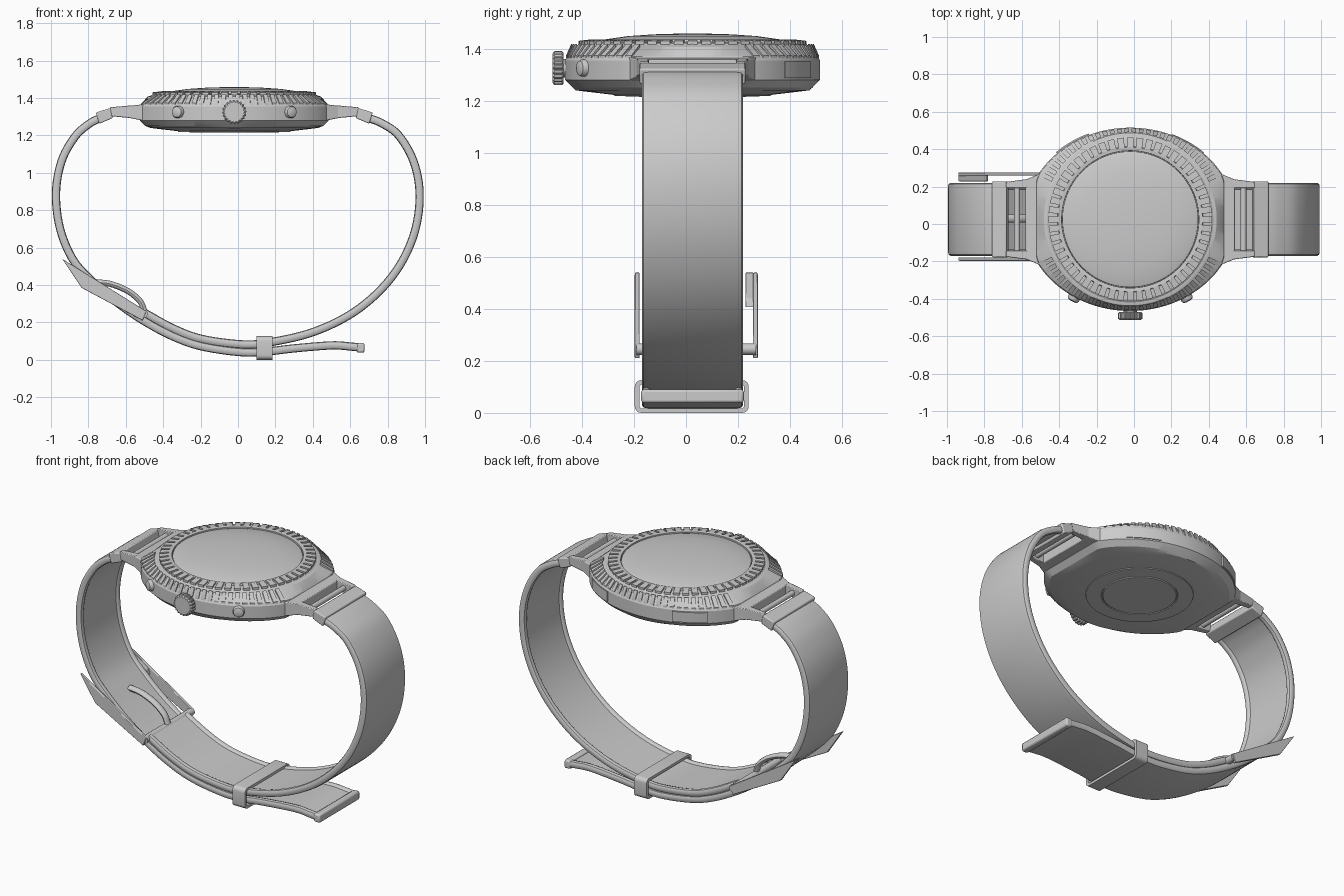
import bpy, bmesh
from math import sin, cos, pi, radians, sqrt
from mathutils import Vector, Matrix

if "Cube" in bpy.data.objects:
    bpy.data.objects.remove(bpy.data.objects["Cube"])

CX, CY = -0.02, 0.025          # centre of the watch case


def make(name, verts, faces, angle=30, bevel=0):
    me = bpy.data.meshes.new(name)
    me.from_pydata([tuple(v) for v in verts], [], faces)
    bm = bmesh.new()
    bm.from_mesh(me)
    bmesh.ops.recalc_face_normals(bm, faces=bm.faces)
    bm.to_mesh(me)
    bm.free()
    ob = bpy.data.objects.new(name, me)
    bpy.context.collection.objects.link(ob)
    if bevel:
        m = ob.modifiers.new("bevel", 'BEVEL')
        m.width, m.segments = bevel, 2
    bpy.ops.object.select_all(action='DESELECT')
    ob.select_set(True)
    bpy.context.view_layer.objects.active = ob
    bpy.ops.object.shade_smooth_by_angle(angle=radians(angle))
    return ob


def loft(name, rings, cap=True, closed=False, **kw):
    n, k = len(rings[0]), len(rings)
    faces = [(a * n + i, a * n + (i + 1) % n, (a + 1) % k * n + (i + 1) % n, (a + 1) % k * n + i)
             for a in range(k if closed else k - 1) for i in range(n)]
    if cap:
        faces += [tuple(range(n)), tuple(range((k - 1) * n, k * n))]
    return make(name, [v for r in rings for v in r], faces, **kw)


def lathe(name, profile, n=96, **kw):
    return loft(name, [[(CX + r * cos(2 * pi * i / n), CY + r * sin(2 * pi * i / n), z)
                        for i in range(n)] for r, z in profile], **kw)


def hexes(name, blocks, **kw):
    """Each block is 4 bottom points followed by 4 top points."""
    F = [(0, 1, 2, 3), (4, 5, 6, 7), (0, 1, 5, 4), (1, 2, 6, 5), (2, 3, 7, 6), (3, 0, 4, 7)]
    return make(name, [v for b in blocks for v in b],
                [tuple(i + 8 * k for i in f) for k in range(len(blocks)) for f in F], **kw)


def box(x0, x1, y0, y1, z0, z1):
    return [(x, y, z) for z in (z0, z1) for x, y in ((x0, y0), (x1, y0), (x1, y1), (x0, y1))]


def outline(t):
    """Case outline: an ellipse cut flat at the lugs."""
    e = 1 / sqrt((cos(t) / .565) ** 2 + (sin(t) / .49) ** 2)
    return min(e, .505 / max(abs(cos(t)), 1e-6))


def polar(t, r, z):
    return (CX + r * cos(t), CY + r * sin(t), z)


# Case body: circular at top and bottom, outline shape at the wall
N = 144
levels = [(.30, 0, 1.222), (.42, 0, 1.236), (.45, 0, 1.24), (.94, 1, 1.25), (1, 1, 1.28),
          (1, 1, 1.355), (.985, 1, 1.37), (.462, 0, 1.408), (.448, 0, 1.412)]
loft("case_body", [[polar(2 * pi * i / N, s * outline(2 * pi * i / N) if o else s, z)
                    for i in range(N)] for s, o, z in levels], angle=20)
lathe("case_back", [(.305, 1.23), (.30, 1.218), (.215, 1.216), (.212, 1.22), (.208, 1.22), (.205, 1.215)])
lathe("glass", [(.364, 1.41), (.363, 1.428), (.34, 1.435), (.25, 1.448), (.15, 1.455), (.05, 1.458)])
lathe("bezel_ring", [(.366, 1.40), (.367, 1.434), (.386, 1.436), (.389, 1.425), (.432, 1.421), (.45, 1.408)],
      cap=False)

# Bezel teeth
teeth = []
for i in range(52):
    t, d = 2 * pi * i / 52, .042
    teeth.append([polar(t + s * d, r, z) for z0, z1 in ((1.41, 1.405), (1.436, 1.43))
                  for s, r, z in ((-1, .386, z0), (-1, .438, z1), (1, .438, z1), (1, .386, z0))])
hexes("bezel_teeth", teeth)

# Raised flutes on the front and back shoulders
flutes = []
for side in (0, pi):
    for i in range(28):
        t, d = side + radians(27 + 126 * i / 27), radians(1.45)
        q = []
        for h in (-.01, .012):
            for s, inner in ((-1, 1), (-1, 0), (1, 0), (1, 1)):
                a = t + s * d
                q.append(polar(a, .466 if inner else outline(a) * .992, (1.406 if inner else 1.362) + h))
        flutes.append(q)
hexes("shoulder_flutes", flutes)


def cylinder(name, x, y, z, rot, profile, n=48, flute=0, **kw):
    """Lathed part whose axis points to -y, turned by rot about z."""
    M = Matrix.Translation((x, y, z)) @ Matrix.Rotation(rot, 4, 'Z')
    rings = []
    for r, d in profile:
        rings.append([M @ Vector(((r - flute * (i // 2 % 2)) * cos(2 * pi * i / n), -d,
                                  (r - flute * (i // 2 % 2)) * sin(2 * pi * i / n))) for i in range(n)])
    return loft(name, rings, **kw)


# Crown and two pushers
cylinder("crown", CX, -.47, 1.325, 0, [(.058, 0), (.065, .006), (.065, .036), (.056, .043)], n=80, flute=.005)
cylinder("crown_stem", CX, -.42, 1.325, 0, [(.035, 0), (.035, .06)])
for s, nm in ((-1, "left"), (1, "right")):
    cylinder("pusher_" + nm, CX + s * .285, CY - .39, 1.325, s * .5,
             [(.033, 0), (.033, .04), (.028, .05), (.014, .055)])

# Rectangular panels on the back wall, following the outline
for nm, c, off in (("left", 127, .008), ("right", 53, .005)):
    rings = []
    for i in range(13):
        t = radians(c - 11 + 22 * i / 12)
        r = outline(t)
        rings.append([polar(t, r - .02, 1.288), polar(t, r + off, 1.288),
                      polar(t, r + off, 1.35), polar(t, r - .02, 1.35)])
    loft("back_panel_" + nm, rings)

# Lugs, spring bars and strap end links, mirrored in x about the case
for s, nm in ((-1, "left"), (1, "right")):
    X = lambda x: CX + s * x
    parts = [[(X(x), CY + y, z) for x, y, z in (
        (.47, -.25, 1.275), (.56, -.212, 1.293), (.56, .212, 1.293), (.47, .25, 1.275),
        (.47, -.25, 1.368), (.56, -.212, 1.358), (.56, .212, 1.358), (.47, .25, 1.368))]]
    for k in (-1, 1):
        parts.append([(X(x), CY + k * y, z) for x, y, z in (
            (.55, .168, 1.292), (.665, .168, 1.303), (.665, .2, 1.303), (.55, .215, 1.292),
            (.55, .168, 1.36), (.665, .168, 1.35), (.665, .2, 1.35), (.55, .215, 1.36))])
    hexes("lug_" + nm, parts, bevel=.004)
    loft("spring_bar_" + nm, [[(X(.605) + .016 * cos(a * pi / 8), CY + y, 1.325 + .016 * sin(a * pi / 8))
                               for a in range(16)] for y in (-.18, .18)])
    hexes("strap_link_" + nm, [[(X(x), CY + y, z) for x, y, z in (
        (.65, -.203, 1.292), (.722, -.203, 1.262), (.722, .203, 1.262), (.65, .203, 1.292),
        (.662, -.203, 1.346), (.74, -.203, 1.322), (.74, .203, 1.322), (.662, .203, 1.346))]], bevel=.006)


def spline(pts, k=6):
    p = [Vector(q) for q in pts]
    p = [2 * p[0] - p[1]] + p + [2 * p[-1] - p[-2]]
    out = []
    for a, b, c, d in zip(p, p[1:], p[2:], p[3:]):
        for i in range(k):
            t = i / k
            out.append(.5 * (2 * b + (c - a) * t + (2 * a - 5 * b + 4 * c - d) * t * t
                             + (3 * b - a - 3 * c + d) * t ** 3))
    return out + [p[-2]]


# Strap section: flat outside, rounded rims and a shallow recess inside
half = [(.17, .021), (.188, .018), (.195, .008), (.195, -.01), (.19, -.019), (.178, -.023),
        (.165, -.019), (.16, -.012)]
section = half + [(-y, n) for y, n in reversed(half)]


def strap(name, pts, sign):
    P = spline(pts)
    rings = []
    for i, p in enumerate(P):
        t = (P[min(i + 1, len(P) - 1)] - P[max(i - 1, 0)]).normalized()
        n = Vector((-t.y, t.x)) * sign
        rings.append([(p.x + n.x * h, CY + y, p.y + n.y * h) for y, h in section])
    loft(name, rings, angle=40)


strap("strap_buckle_side", [(.695, 1.295), (.77, 1.265), (.86, 1.2), (.94, 1.06), (.972, .89), (.95, .70),
      (.875, .52), (.755, .365), (.59, .235), (.38, .14), (.14, .088), (0, .083), (-.2, .112),
      (-.35, .168), (-.5, .25)], 1)
strap("strap_tail_side", [(-.735, 1.295), (-.80, 1.26), (-.875, 1.19), (-.945, 1.06), (-.974, .89), (-.952, .70),
      (-.88, .53), (-.77, .41), (-.64, .30), (-.5, .205), (-.35, .125), (-.2, .072), (0, .041),
      (.14, .042), (.3, .06), (.5, .076), (.6, .07), (.66, .064)], -1)
hexes("strap_tail_tip", [box(.635, .677, -.172, .222, .038, .09)], bevel=.01)

# Keeper loop around both straps


def rounded(hy, hz, r, x):
    pts = []
    for q, (sy, sz) in enumerate(((1, 1), (-1, 1), (-1, -1), (1, -1))):
        for i in range(6):
            a = pi / 2 * (q + i / 5)
            pts.append((x, .022 + sy * (hy - r) + r * cos(a), .063 + sz * (hz - r) + r * sin(a)))
    return pts


O, I = (.219, .063, .025), (.201, .047, .012)
loft("keeper_loop", [rounded(*O, .10), rounded(*O, .185), rounded(*I, .185), rounded(*I, .10)],
     cap=False, closed=True)

# Buckle: two slanted side plates, end blocks, hinge bar and curved prong
plate = [(-.94, .54), (-.837, .385), (-.51, .21), (-.49, .26)]
upper = [(-.94, .54), (-.90, .48), (-.78, .405), (-.79, .44)]
blocks = [[(x, y, z) for y in (y0, y1) for x, z in prof] for prof, y0, y1 in (
    (plate, -.197, -.178), (plate, .258, .276), (upper, .228, .26))]
hexes("buckle_plates", blocks, bevel=.003)
loft("buckle_bar", [[(-.505 + .022 * cos(a * pi / 8), y, .245 + .022 * sin(a * pi / 8))
                     for a in range(16)] for y in (-.19, .27)])
path = spline([(-.5, .26), (-.525, .315), (-.59, .368), (-.68, .405), (-.76, .415)])
rings = []
for i, p in enumerate(path):
    t = (path[min(i + 1, len(path) - 1)] - path[max(i - 1, 0)]).normalized()
    rings.append([(p.x - t.y * .016 * sin(a * pi / 6), .03 + .022 * cos(a * pi / 6),
                   p.y + t.x * .016 * sin(a * pi / 6)) for a in range(12)])
loft("buckle_prong", rings, angle=40)
